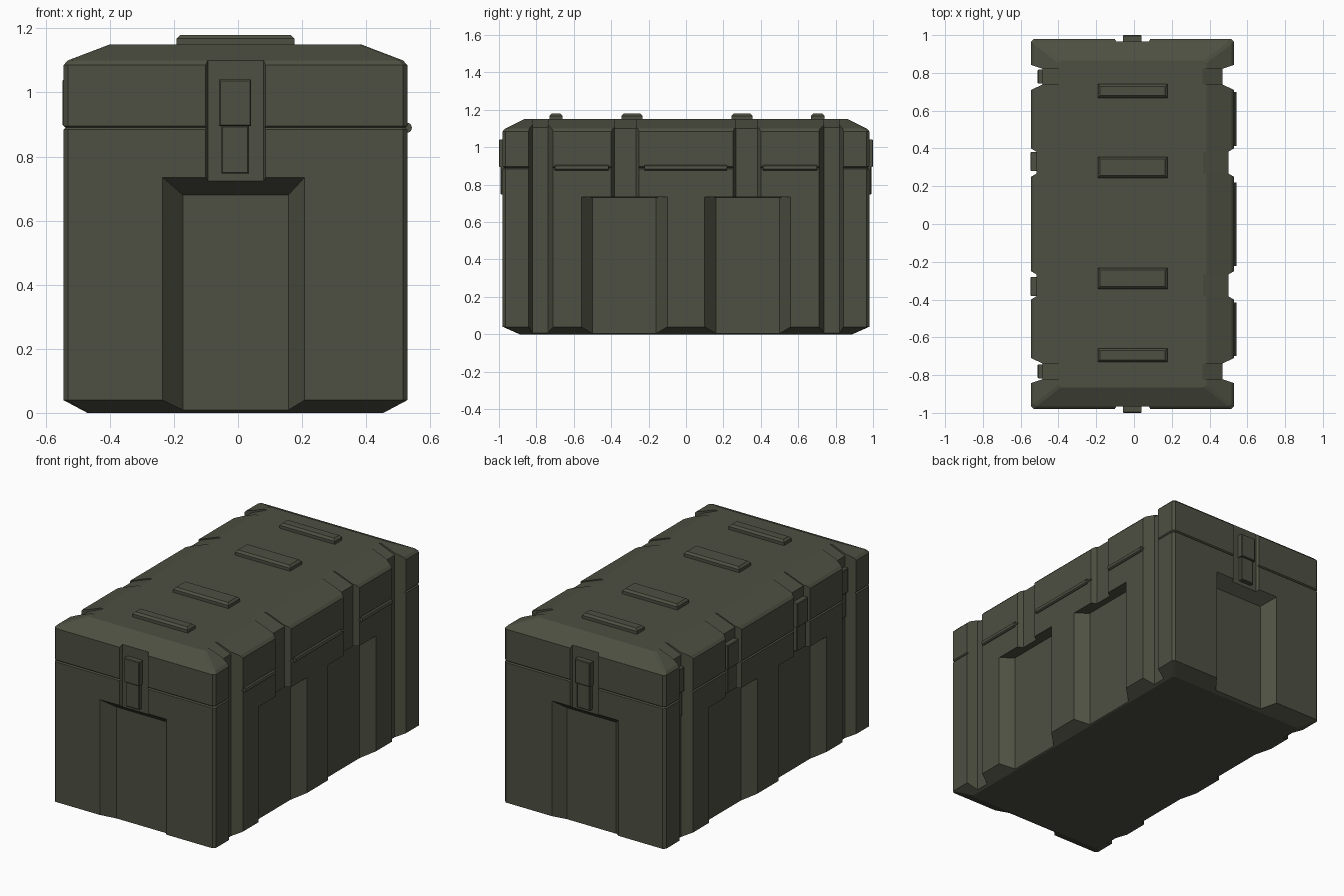
import bpy, bmesh, math
from mathutils import Vector

if "Cube" in bpy.data.objects:
    bpy.data.objects.remove(bpy.data.objects["Cube"])

CX, HX, HY = -0.008, 0.537, 0.98      # case centre and half sizes

olive = bpy.data.materials.new("olive_drab")
olive.diffuse_color = (0.075, 0.080, 0.054, 1)
olive.use_nodes = True
olive.node_tree.nodes["Principled BSDF"].inputs["Base Color"].default_value = olive.diffuse_color


def make_object(name, bm, material=True):
    bmesh.ops.recalc_face_normals(bm, faces=bm.faces)
    me = bpy.data.meshes.new(name)
    bm.to_mesh(me)
    bm.free()
    ob = bpy.data.objects.new(name, me)
    bpy.context.collection.objects.link(ob)
    if material:
        me.materials.append(olive)
    return ob


def hull(name, points, material=True):
    """Convex solid around a few points, with flat faces merged."""
    bm = bmesh.new()
    for p in points:
        bm.verts.new(p)
    bmesh.ops.convex_hull(bm, input=bm.verts)
    bmesh.ops.dissolve_limit(bm, angle_limit=0.002, verts=bm.verts, edges=bm.edges)
    return make_object(name, bm, material)


def loft(name, rings):
    """Stack of corner-cut rectangles: (z, x inset, y inset)."""
    bm = bmesh.new()
    loops, c = [], 0.014
    for z, ix, iy in rings:
        a, b = HX - ix, HY - iy
        pts = [(a, -b + c), (a, b - c), (a - c, b), (-a + c, b),
               (-a, b - c), (-a, -b + c), (-a + c, -b), (a - c, -b)]
        loops.append([bm.verts.new((CX + x, y, z)) for x, y in pts])
    for lo, hi in zip(loops, loops[1:]):
        for i in range(8):
            j = (i + 1) % 8
            bm.faces.new((lo[i], lo[j], hi[j], hi[i]))
    bm.faces.new(loops[0][::-1])
    bm.faces.new(loops[-1])
    return make_object(name, bm)


def on_side(side, u, d, z):
    """Point on a wall: u along it, d inward from its surface."""
    return {"front": (u, -HY + d, z), "back": (u, HY - d, z),
            "right": (CX + HX - d, u, z), "left": (CX - HX + d, u, z)}[side]


cutters = []


def cut(side, outer, inner, depth):
    """Tapered pocket: outer and inner are (u0, u1, z0, z1) rectangles."""
    k = 0.03 / depth
    mouth = [o + (o - i) * k for o, i in zip(outer, inner)]
    pts = [on_side(side, r[a], d, r[b]) for r, d in ((mouth, -0.03), (inner, depth))
           for a in (0, 1) for b in (2, 3)]
    cutters.append(hull("cutter", pts, False))


def cut_ramp(side, u0, u1, depth, z):
    """Shallow ramp carrying a groove up over the lid shoulder."""
    s = (1.152 - z) / (0.17 - depth)
    prof = [(0.2, z + s * (0.2 - depth)), (-0.03, z - s * (depth + 0.03)),
            (-0.03, 1.25), (0.2, 1.25)]
    cutters.append(hull("cutter", [on_side(side, u, d, h) for u in (u0, u1) for d, h in prof], False))


# Main shells
body = loft("case_body", [(0, 0.075, 0.09), (0.04, 0, 0), (0.884, 0, 0), (0.89, 0.007, 0.007)])
lid = loft("case_lid", [(0.89, 0.007, 0.007), (0.896, 0, 0), (1.085, 0, 0),
                        (1.10, 0.014, 0.014), (1.15, 0.145, 0.115)])

# End pockets and latch channels
for side in ("front", "back"):
    cut(side, (-0.235, 0.208, -0.05, 0.735), (-0.172, 0.157, -0.05, 0.68), 0.07)
    cut(side, (-0.102, 0.086, 0.66, 1.107), (-0.094, 0.080, 0.66, 1.104), 0.014)

# Long-side pockets, latch channels and corner grooves
for side in ("left", "right"):
    for s in (-1, 1):
        def span(a, b):
            return tuple(sorted((s * a, s * b)))
        cut(side, span(0.10, 0.56) + (-0.05, 0.735), span(0.16, 0.50) + (-0.05, 0.732), 0.068)
        cut(side, span(0.25, 0.40) + (0.70, 1.25), span(0.268, 0.382) + (0.70, 1.25), 0.03)
        cut_ramp(side, *span(0.268, 0.382), 0.03, 1.10)
        cut(side, span(0.71, 0.842) + (-0.1, 1.25), span(0.738, 0.822) + (-0.1, 1.25), 0.06)
        cut_ramp(side, *span(0.738, 0.822), 0.06, 1.105)

for shell in (body, lid):
    for c in cutters:
        m = shell.modifiers.new("pocket", "BOOLEAN")
        m.operation, m.solver, m.object = "DIFFERENCE", "EXACT", c
    dg = bpy.context.evaluated_depsgraph_get()
    cut_mesh = bpy.data.meshes.new_from_object(shell.evaluated_get(dg))
    shell.modifiers.clear()
    shell.data = cut_mesh
    cut_mesh.materials.clear()
    cut_mesh.materials.append(olive)
for c in cutters:
    bpy.data.objects.remove(c)


def slab(name, side, u0, u1, z0, z1, d0, d1, t=0.004):
    """Raised plate from depth d0 out to d1 with a small edge taper."""
    pts = [on_side(side, u, d, z) for d, e in ((d0, 0), (d1 + t, 0), (d1, t))
           for u in (u0 + e, u1 - e) for z in (z0 + e, z1 - e)]
    return hull(name, pts)


def latch(side, u, w, floor, out):
    slab("latch_catch", side, u - w / 2, u + w / 2, 0.895, 1.04, floor + 0.005, out)
    slab("latch_lever", side, u - w * 0.43, u + w * 0.43, 0.747, 0.897, floor + 0.005, out + 0.009)


# Latches on both ends and along the left side
for side in ("front", "back"):
    latch(side, -0.009, 0.10, 0.014, -0.02)
for s in (-1, 1):
    latch("left", s * 0.33, 0.10, 0.03, -0.003)
    latch("left", s * 0.78, 0.074, 0.06, 0.035)

# Hinge barrels on the right side
for y0, y1 in ((-0.70, -0.415), (-0.222, 0.22), (0.412, 0.70)):
    pts = [(0.528 + 0.015 * math.cos(a), y, 0.89 + 0.016 * math.sin(a))
           for y in (y0, y1) for a in [math.tau * i / 10 for i in range(10)]]
    hull("hinge_barrel", pts)

# Stacking ribs on the lid
for y, h in ((-0.695, 0.036), (-0.288, 0.056), (0.30, 0.056), (0.704, 0.036)):
    pts = [(-0.0075 + sx * (0.184 - e), y + sy * (h - e), z)
           for z, e in ((1.14, 0), (1.168, 0), (1.18, 0.012))
           for sx in (-1, 1) for sy in (-1, 1)]
    hull("lid_rib", pts)
